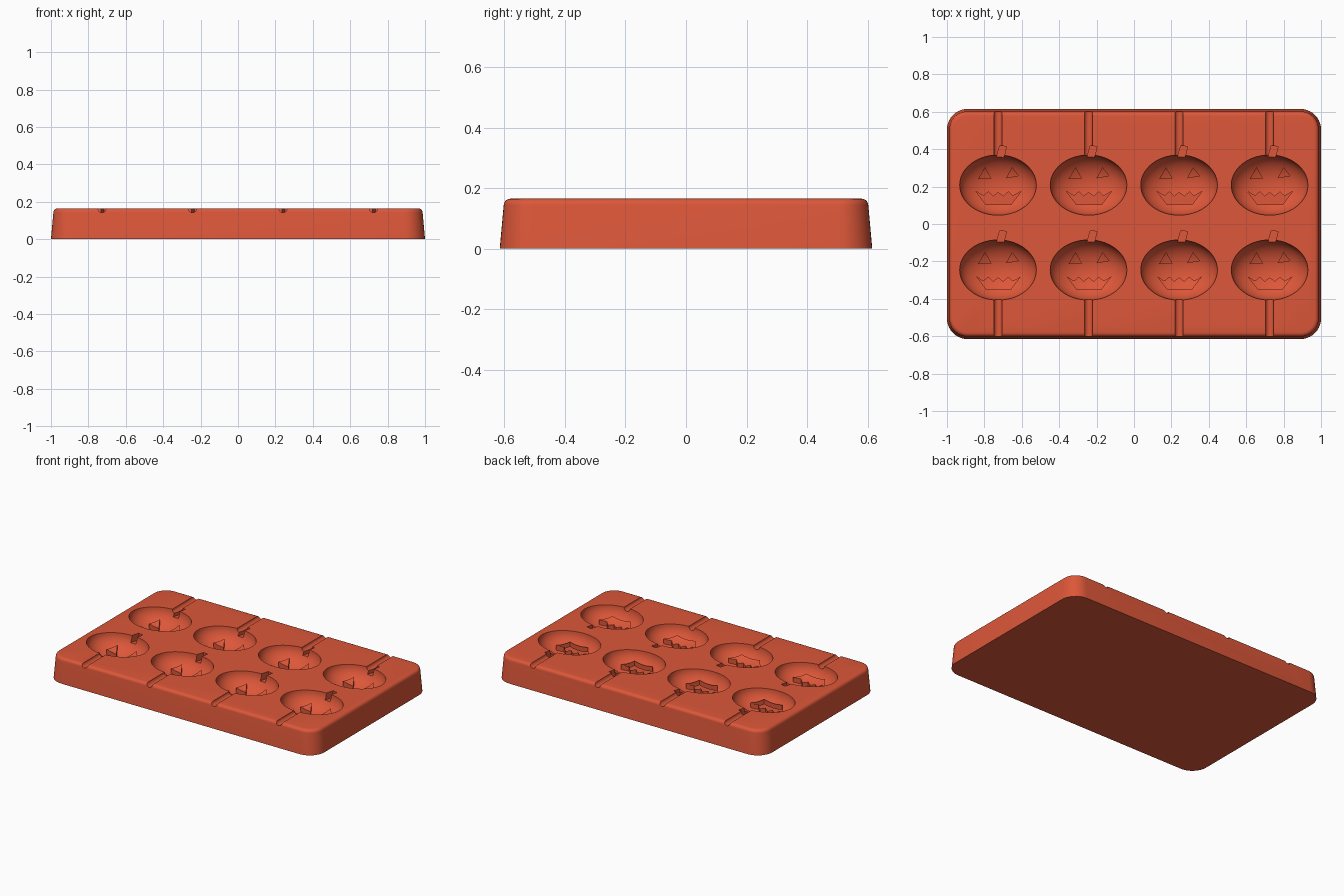
import bpy, bmesh, math
from mathutils import Matrix

if "Cube" in bpy.data.objects:
    bpy.data.objects.remove(bpy.data.objects["Cube"], do_unlink=True)

TOP = 0.165               # tray height
STEP_X, STEP_Y = 0.484, 0.454
FIRST_X, FIRST_Y = -0.727, -0.246

clay = bpy.data.materials.new("terracotta_red")
clay.use_nodes = True
clay.diffuse_color = (0.72, 0.095, 0.041, 1)
bsdf = next(n for n in clay.node_tree.nodes if n.type == "BSDF_PRINCIPLED")
bsdf.inputs["Base Color"].default_value = clay.diffuse_color
bsdf.inputs["Roughness"].default_value = 0.6


def finish(name, bm):
    bmesh.ops.recalc_face_normals(bm, faces=bm.faces)
    mesh = bpy.data.meshes.new(name)
    bm.to_mesh(mesh)
    bm.free()
    mesh.materials.append(clay)
    obj = bpy.data.objects.new(name, mesh)
    bpy.context.collection.objects.link(obj)
    return obj


def loft(name, rings):
    bm = bmesh.new()
    rows = [[bm.verts.new(p) for p in ring] for ring in rings]
    n = len(rows[0])
    for a, b in zip(rows, rows[1:]):
        for i in range(n):
            j = (i + 1) % n
            bm.faces.new((a[i], a[j], b[j], b[i]))
    bm.faces.new(rows[0][::-1])
    bm.faces.new(rows[-1])
    return finish(name, bm)


def prism(name, points, low, high):
    return loft(name, [[(x, y, z) for x, y in points] for z in (low, high)])


def rounded_rect(hx, hy, r, z, steps=10):
    ring = []
    for k, (sx, sy) in enumerate([(1, 1), (-1, 1), (-1, -1), (1, -1)]):
        for i in range(steps + 1):
            a = math.pi / 2 * (k + i / steps)
            ring.append((sx * (hx - r) + r * math.cos(a),
                         sy * (hy - r) + r * math.sin(a), z))
    return ring


def ellipsoid(name, z):
    bm = bmesh.new()
    bmesh.ops.create_uvsphere(bm, u_segments=56, v_segments=28, radius=1)
    bm.transform(Matrix.Translation((0, 0, z)) @ Matrix.Diagonal((0.205, 0.161, 0.125, 1)))
    return finish(name, bm)


def repeat(obj, both_rows=True):
    obj.location = (FIRST_X, FIRST_Y if both_rows else 0, 0)
    for count, step in ((4, (STEP_X, 0, 0)), (2, (0, STEP_Y, 0)))[:1 + both_rows]:
        array = obj.modifiers.new("Repeat", "ARRAY")
        array.count = count
        array.use_relative_offset = False
        array.use_constant_offset = True
        array.constant_offset_displace = step


def cut(target, cutter):
    cutter.hide_render = True
    mod = target.modifiers.new("Cut", "BOOLEAN")
    mod.operation = "DIFFERENCE"
    mod.solver = "EXACT"
    mod.object = cutter
    bpy.context.view_layer.update()
    graph = bpy.context.evaluated_depsgraph_get()
    mesh = bpy.data.meshes.new_from_object(target.evaluated_get(graph))
    target.modifiers.clear()
    target.data = mesh
    bpy.data.objects.remove(cutter, do_unlink=True)


# Tray: drafted sides and a rounded top rim
rings = [rounded_rect(1, 0.615, 0.11, 0)]
rim = 0.022
for i in range(6):
    a = math.pi / 2 * i / 5
    inset = 0.013 + rim * (1 - math.cos(a))
    rings.append(rounded_rect(1 - inset, 0.615 - inset, 0.11 - inset,
                              TOP - rim + rim * math.sin(a)))
tray = loft("mold_tray", rings)

# Pumpkin cavity with the face left standing
stamp = ellipsoid("cavity_cutter", TOP)
left_eye = [(-0.107, 0.032), (-0.035, 0.036), (-0.07, 0.096)]
right_eye = [(0.042, 0.036), (0.112, 0.048), (0.075, 0.096)]
mouth = [(-0.065, -0.104), (0.07, -0.104), (0.123, -0.034), (0.08, -0.058),
         (0.055, -0.036), (0.028, -0.06), (0, -0.04), (-0.026, -0.06),
         (-0.052, -0.036), (-0.078, -0.058), (-0.118, -0.034)]
for shape in (left_eye, right_eye, mouth):
    cut(stamp, prism("face_relief", shape, -0.1, 0.4))
repeat(stamp)
cut(tray, stamp)

# Shallower bowl that trims the tops of the raised eyes and mouth
bowl = ellipsoid("bowl_cutter", TOP + 0.033)
repeat(bowl)
cut(tray, bowl)

# Leaning stem recess
stem = prism("stem_cutter", [(0.01, 0.212), (0.045, 0.205), (0.027, 0.13), (-0.012, 0.137)],
             TOP - 0.045, TOP + 0.05)
repeat(stem)
cut(tray, stem)

# Stick grooves running out through the front and back rims
for side, inner in ((-1, 0.37), (1, 0.33)):
    bm = bmesh.new()
    bmesh.ops.create_cone(bm, cap_ends=True, segments=20, radius1=0.022, radius2=0.022,
                          depth=0.7 - inner)
    bm.transform(Matrix.Translation((0, side * (0.7 + inner) / 2, TOP))
                 @ Matrix.Rotation(math.pi / 2, 4, "X"))
    groove = finish("groove_cutter", bm)
    repeat(groove, both_rows=False)
    cut(tray, groove)

# Smooth shading with sharp edges kept
bpy.ops.object.select_all(action="DESELECT")
tray.select_set(True)
bpy.context.view_layer.objects.active = tray
bpy.ops.object.shade_smooth_by_angle(angle=math.radians(30))
